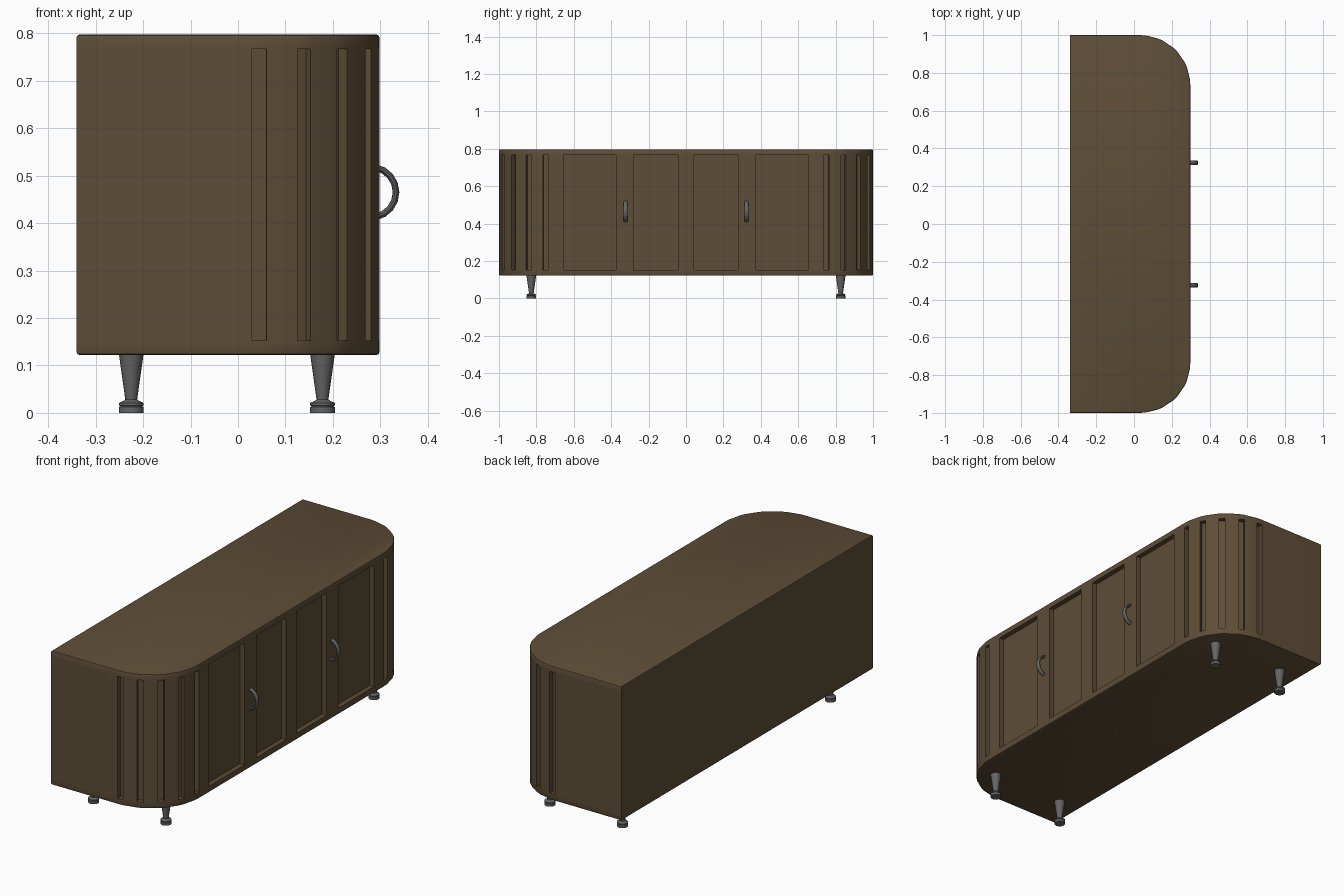
import bpy, bmesh, math
from mathutils import Vector

if "Cube" in bpy.data.objects:
    bpy.data.objects.remove(bpy.data.objects["Cube"])


def material(name, color):
    m = bpy.data.materials.new(name)
    m.diffuse_color = (*color, 1)
    m.use_nodes = True
    m.node_tree.nodes["Principled BSDF"].inputs["Base Color"].default_value = m.diffuse_color
    return m


wood = material("dark_wood", (0.11, 0.075, 0.038))
metal = material("dark_metal", (0.13, 0.13, 0.13))


def finish(bm, name, mat, angle=35):
    bmesh.ops.recalc_face_normals(bm, faces=bm.faces)
    me = bpy.data.meshes.new(name)
    bm.to_mesh(me)
    bm.free()
    ob = bpy.data.objects.new(name, me)
    bpy.context.collection.objects.link(ob)
    me.materials.append(mat)
    bpy.ops.object.select_all(action='DESELECT')
    bpy.context.view_layer.objects.active = ob
    ob.select_set(True)
    bpy.ops.object.shade_smooth_by_angle(angle=math.radians(angle))
    return ob


# Cabinet outline: door panels on the front face, slots round the corners
FRONT, BACK, CX, CY = 0.298, -0.34, 0.03, 0.735
half = [(FRONT, y) for y in (0.042, 0.28, 0.374, 0.655)]
for k in range(5):
    for d in (-3.2, 3.2):
        a = math.radians(3.2 + 20.9 * k + d)
        half.append((CX + (FRONT - CX) * math.cos(a), CY + (1 - CY) * math.sin(a)))
half.append((BACK, 1.0))
outline = [(x, -y) for x, y in reversed(half)] + half

# Cabinet body: stacked rings, recessed faces, softened top and bottom rims
bm = bmesh.new()
rings = [[bm.verts.new((x, y, z)) for x, y in outline]
         for z in (0.122, 0.153, 0.767, 0.797)]
n = len(outline)
recesses = []
for level in range(3):
    lo, hi = rings[level], rings[level + 1]
    for i in range(n):
        j = (i + 1) % n
        f = bm.faces.new((lo[i], lo[j], hi[j], hi[i]))
        if level == 1 and i % 2 == 1 and i < n - 1:
            recesses.append(f)
caps = [bm.faces.new(rings[0][::-1]), bm.faces.new(rings[3])]
bm.normal_update()
for f in bmesh.ops.extrude_discrete_faces(bm, faces=recesses)["faces"]:
    f.normal_update()
    bmesh.ops.translate(bm, verts=f.verts, vec=f.normal * -0.025)
rim = [e for c in caps for e in c.edges]
bmesh.ops.bevel(bm, geom=rim, offset=0.006, segments=2, profile=0.5, affect='EDGES')
finish(bm, "cabinet_body", wood, 30)


# Tapered legs with a flared foot
def leg(name, x, y):
    profile = [(0.026, 0.124), (0.0125, 0.028), (0.017, 0.025), (0.026, 0.021),
               (0.026, 0.016), (0.023, 0.014), (0.026, 0.012), (0.026, 0.0)]
    b = bmesh.new()
    seg = 16
    loops = [[b.verts.new((x + r * math.cos(math.tau * s / seg),
                           y + r * math.sin(math.tau * s / seg), z))
              for s in range(seg)] for r, z in profile]
    for p, q in zip(loops, loops[1:]):
        for s in range(seg):
            t = (s + 1) % seg
            b.faces.new((p[s], p[t], q[t], q[s]))
    b.faces.new(loops[0])
    b.faces.new(loops[-1])
    finish(b, name, metal)


for label, x in (("back", -0.225), ("front", 0.178)):
    for side, y in (("left", -0.827), ("right", 0.827)):
        leg(f"{label}_leg_{side}", x, y)


# Arched door handles with an oval cross-section
def handle(name, y):
    b = bmesh.new()
    steps, seg, cx, cz, radius = 8, 10, 0.28, 0.465, 0.053
    loops = []
    for k in range(steps + 1):
        a = math.radians(-80 + 160 * k / steps)
        loop = []
        for s in range(seg):
            t = math.tau * s / seg
            r = radius + 0.007 * math.cos(t)
            loop.append(b.verts.new((cx + r * math.cos(a), y + 0.012 * math.sin(t),
                                     cz + r * math.sin(a))))
        loops.append(loop)
    for p, q in zip(loops, loops[1:]):
        for s in range(seg):
            t = (s + 1) % seg
            b.faces.new((p[s], p[t], q[t], q[s]))
    b.faces.new(loops[0])
    b.faces.new(loops[-1])
    finish(b, name, metal, 40)


handle("door_handle_left", -0.324)
handle("door_handle_right", 0.324)
